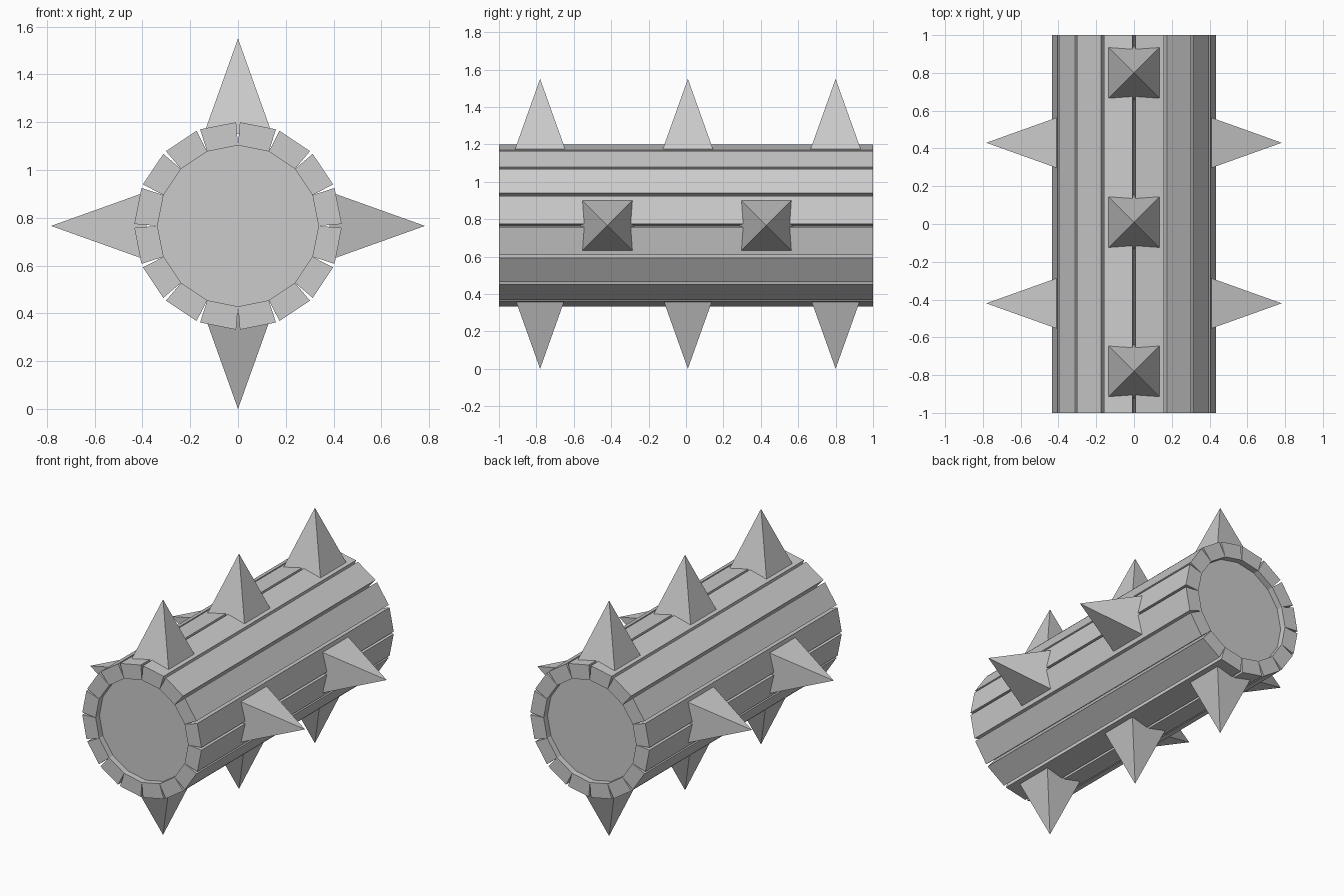
import bpy, bmesh
from math import sin, cos, pi
from mathutils import Matrix, Vector

if "Cube" in bpy.data.objects:
    bpy.data.objects.remove(bpy.data.objects["Cube"])

CZ = 0.766          # axis height of the log
R_OUT, R_IN = 0.434, 0.337
N = 16


def make(name, verts, faces):
    me = bpy.data.meshes.new(name)
    me.from_pydata(verts, [], faces)
    bm = bmesh.new()
    bm.from_mesh(me)
    bmesh.ops.recalc_face_normals(bm, faces=bm.faces)
    bm.to_mesh(me)
    bm.free()
    ob = bpy.data.objects.new(name, me)
    bpy.context.collection.objects.link(ob)
    return ob


def prism(name, profile, y0, y1):
    """Extrude an (x, z) profile along y."""
    n = len(profile)
    verts = [(x, y, z) for y in (y0, y1) for x, z in profile]
    faces = [tuple(range(n)), tuple(range(2 * n - 1, n - 1, -1))]
    faces += [(i, (i + 1) % n, n + (i + 1) % n, n + i) for i in range(n)]
    return make(name, verts, faces)


def polar(r, a):
    return (r * sin(a), CZ + r * cos(a))


# Core, slightly recessed at both ends
prism("core", [polar(R_IN, 2 * pi * i / N) for i in range(N)], -0.96, 0.96)

# Planks, narrower on the outside so V grooves separate them
gap = 0.008 / R_OUT
for i in range(N):
    a, b = 2 * pi * i / N, 2 * pi * (i + 1) / N
    prism(f"plank_{i + 1}",
          [polar(R_IN, a), polar(R_OUT, a + gap), polar(R_OUT, b - gap), polar(R_IN, b)],
          -1, 1)


# Pyramid spikes pointing outwards, sunk a little into the planks
def spike(name, angle, y, tip):
    h, base = 0.143, tip - 0.40
    rot = Matrix.Rotation(angle, 4, 'Y')
    pts = [(-h, -h, base), (h, -h, base), (h, h, base), (-h, h, base), (0, 0, tip)]
    verts = [rot @ Vector(p) + Vector((0, y, CZ)) for p in pts]
    make(name, verts, [(3, 2, 1, 0), (0, 1, 4), (1, 2, 4), (2, 3, 4), (3, 0, 4)])


for side, angle, tip, ys in (("top", 0, 0.784, (-0.78, 0.01, 0.80)),
                             ("bottom", pi, 0.766, (-0.78, 0.01, 0.80)),
                             ("right", pi / 2, 0.782, (-0.42, 0.43)),
                             ("left", -pi / 2, 0.782, (-0.42, 0.43))):
    for k, y in enumerate(ys):
        spike(f"{side}_spike_{k + 1}", angle, y, tip)
